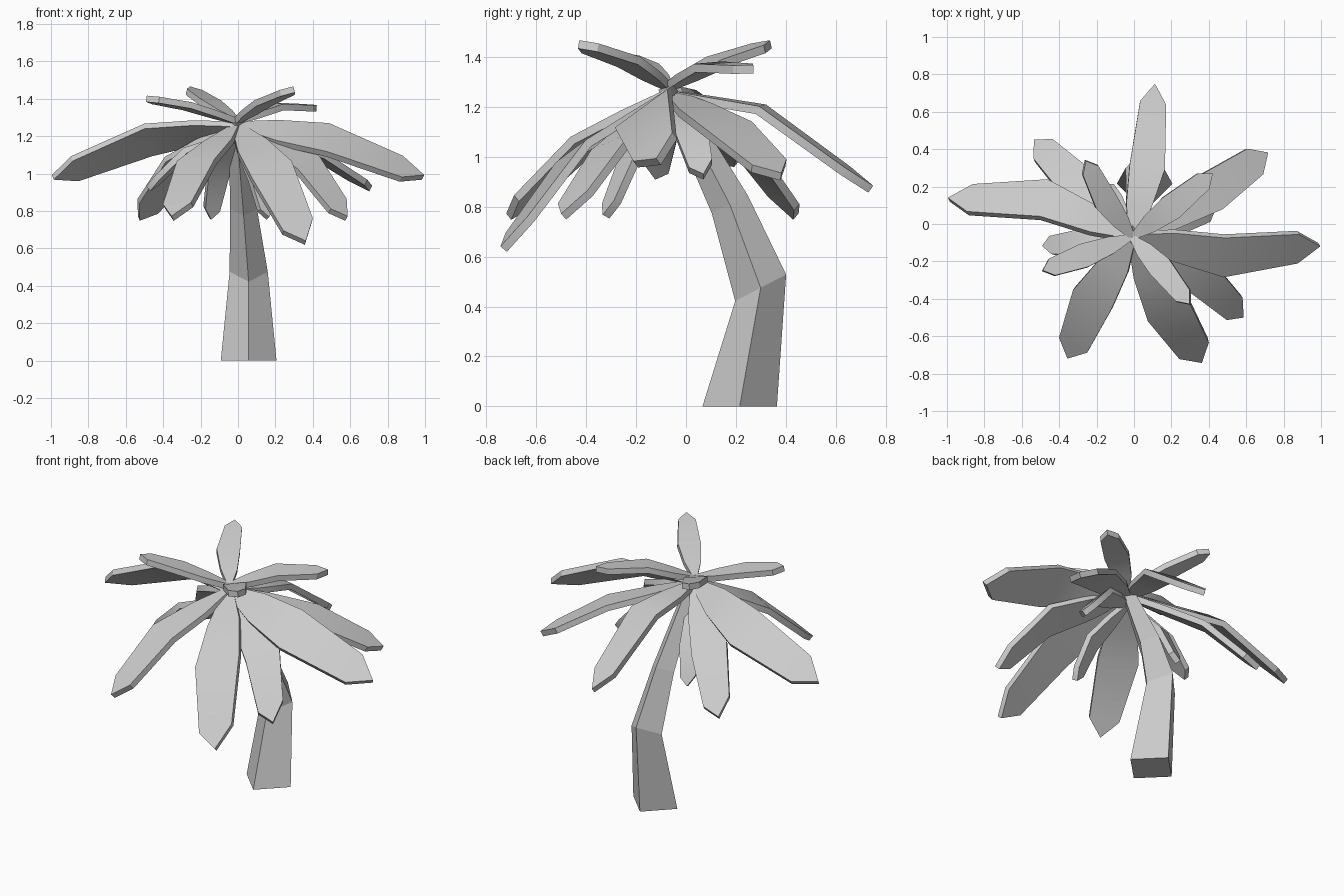
import bpy, bmesh
from math import radians, cos, sin
from mathutils import Vector

if "Cube" in bpy.data.objects:
    bpy.data.objects.remove(bpy.data.objects["Cube"])


def make_object(name, bm):
    mesh = bpy.data.meshes.new(name)
    bm.normal_update()
    bm.to_mesh(mesh)
    bm.free()
    obj = bpy.data.objects.new(name, mesh)
    bpy.context.collection.objects.link(obj)
    return obj


def leaf(name, base, mid, tip, width, roll):
    """Bent leaf blade: narrow base, wide middle, shoulder and pointed tip."""
    base, mid, tip = Vector(base), Vector(mid), Vector(tip)
    out = tip - base
    out.z = 0
    left = Vector((0, 0, 1)).cross(out.normalized())
    side = left * cos(radians(roll)) + Vector((0, 0, sin(radians(roll))))
    stations = [(base, 0.2), (base.lerp(mid, 0.45), 0.72),
                (mid, 1.0), (mid.lerp(tip, 0.77), 0.74)]
    bm = bmesh.new()
    rows = [(bm.verts.new(p - side * width * k / 2),
             bm.verts.new(p + side * width * k / 2)) for p, k in stations]
    for (r0, l0), (r1, l1) in zip(rows, rows[1:]):
        bm.faces.new((r0, r1, l1, l0))
    bm.faces.new((rows[-1][0], bm.verts.new(tip), rows[-1][1]))
    obj = make_object(name, bm)
    mod = obj.modifiers.new("thickness", 'SOLIDIFY')
    mod.thickness = 0.034
    mod.offset = 0
    bpy.ops.object.select_all(action='DESELECT')
    obj.select_set(True)
    bpy.context.view_layer.objects.active = obj
    bpy.ops.object.modifier_apply(modifier=mod.name)
    bpy.ops.object.shade_smooth_by_angle(angle=radians(30))


# Four-sided leaning trunk: centre, corner radius, tilt of the ring along y
bm = bmesh.new()
rings = []
for (x, y, z), r, tilt in [((0.057, 0.215, 0), 0.149, 0),
                           ((0.057, 0.299, 0.475), 0.102, 0.52),
                           ((0.03, 0.175, 0.81), 0.072, 0.5),
                           ((-0.01, -0.07, 1.28), 0.04, 0.3)]:
    rings.append([bm.verts.new((x + dx * r, y + dy * r, z + dy * r * tilt))
                  for dx, dy in ((1, 0), (0, 1), (-1, 0), (0, -1))])
for a, b in zip(rings, rings[1:]):
    for i in range(4):
        j = (i + 1) % 4
        bm.faces.new((a[i], a[j], b[j], b[i]))
bm.faces.new(rings[0][::-1])
bm.faces.new(rings[-1])
make_object("trunk", bm)

# Leaves per tier: bend point, tip point, width, roll
big = [
    ((-0.48, 0.13, 1.18), (-0.99, 0.13, 0.98), 0.25, 36),
    ((0.48, -0.17, 1.18), (0.99, -0.11, 0.98), 0.26, 36),
    ((0.07, 0.30, 1.19), (0.11, 0.74, 0.87), 0.19, 2),
    ((0.41, 0.17, 1.11), (0.71, 0.38, 0.92), 0.22, 8),
    ((-0.32, 0.23, 1.04), (-0.53, 0.44, 0.76), 0.21, 20),
    ((-0.22, -0.40, 1.06), (-0.35, -0.71, 0.76), 0.23, 3),
    ((0.18, -0.45, 1.01), (0.36, -0.73, 0.63), 0.26, 20),
    ((0.37, -0.29, 1.05), (0.58, -0.49, 0.76), 0.21, 20),
]
small = [
    ((-0.29, -0.10, 1.10), (-0.48, -0.12, 0.92), 0.14, 20),
    ((0.25, 0.02, 1.11), (0.42, 0.07, 0.92), 0.14, 20),
    ((0.11, -0.23, 0.98), (0.16, -0.32, 0.76), 0.12, 10),
    ((-0.11, 0.11, 0.98), (-0.15, 0.20, 0.76), 0.12, 10),
]
upper = [
    ((0.20, 0.09, 1.36), (0.42, 0.27, 1.35), 0.14, 4),
    ((-0.15, 0.12, 1.38), (-0.26, 0.34, 1.45), 0.13, 4),
    ((0.14, -0.23, 1.38), (0.30, -0.43, 1.45), 0.13, 4),
    ((-0.27, -0.17, 1.36), (-0.49, -0.25, 1.40), 0.13, 4),
]
for tier, leaves, z in (("big", big, 1.25), ("small", small, 1.2), ("upper", upper, 1.28)):
    for i, spec in enumerate(leaves):
        leaf(f"{tier}_leaf_{i + 1}", (-0.01, -0.07, z), *spec)
